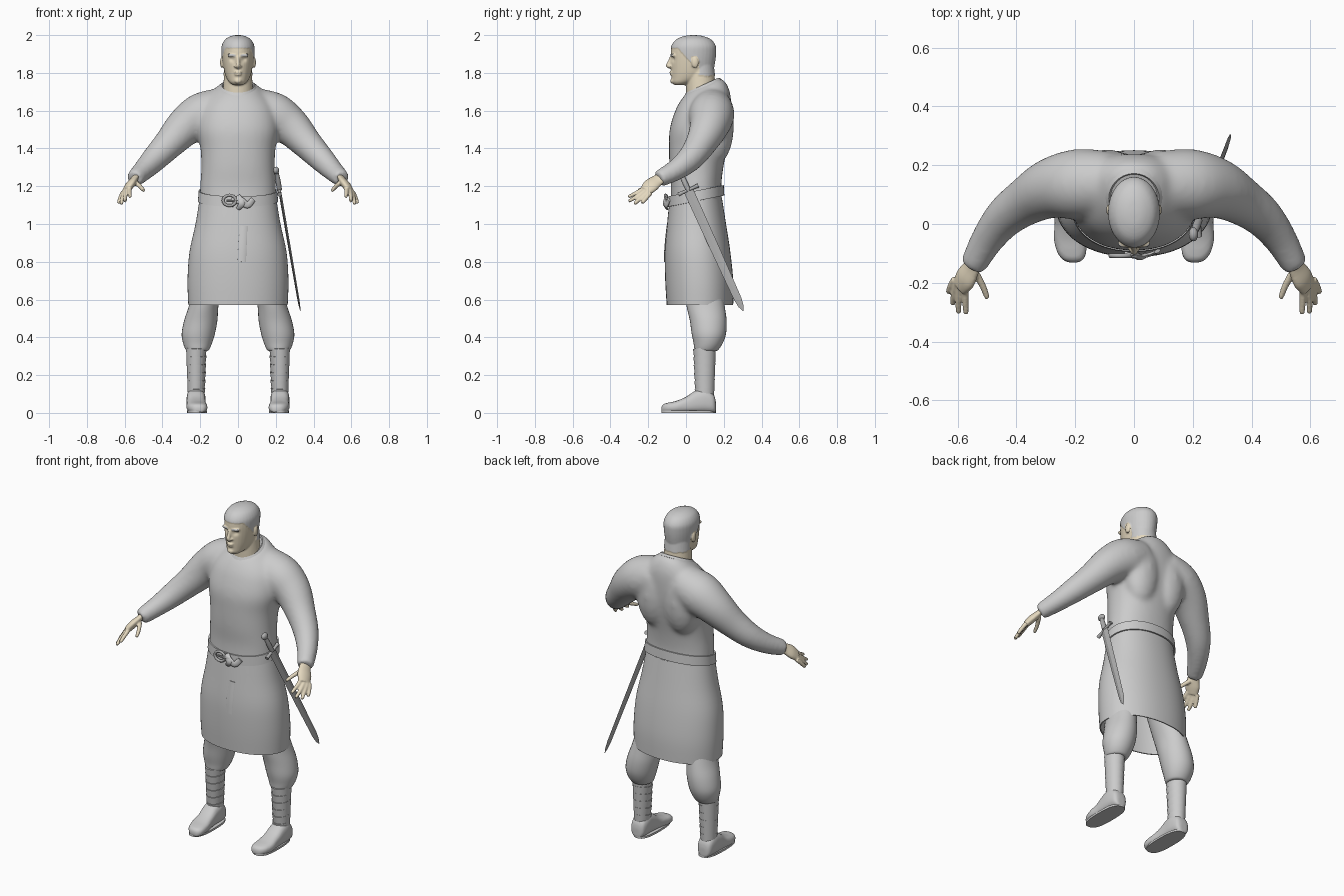
import bpy, bmesh, math
from mathutils import Vector, Matrix

if "Cube" in bpy.data.objects:
    bpy.data.objects.remove(bpy.data.objects["Cube"])


def material(name, color):
    m = bpy.data.materials.new(name)
    m.use_nodes = True
    m.diffuse_color = (*color, 1)
    m.node_tree.nodes["Principled BSDF"].inputs["Base Color"].default_value = (*color, 1)
    return m


CLOTH = material("grey cloth", (0.6, 0.6, 0.6))
SKIN = material("skin", (0.78, 0.69, 0.52))
STEEL = material("steel", (0.42, 0.42, 0.42))


# ---- helpers ----
def spline(rows, k=4):
    """Smoothly resample rows of numbers."""
    out = []
    for i in range(len(rows) - 1):
        p = [rows[max(0, min(len(rows) - 1, i + j))] for j in (-1, 0, 1, 2)]
        for s in range(k):
            t = s / k
            out.append([0.5 * (2 * b + (c - a) * t + (2 * a - 5 * b + 4 * c - d) * t * t
                               + (3 * b - a - 3 * c + d) * t ** 3) for a, b, c, d in zip(*p)])
    return out + [list(rows[-1])]


def loft(bm, rings, n=32, power=1.0, caps=True):
    """Skin a list of (centre, axis a, axis b) rings."""
    def sp(v):
        return math.copysign(abs(v) ** power, v)
    prev = first = None
    for c, a, b in rings:
        angles = [2 * math.pi * i / n for i in range(n)]
        ring = [bm.verts.new(c + a * sp(math.cos(t)) + b * sp(math.sin(t))) for t in angles]
        if prev:
            for i in range(n):
                j = (i + 1) % n
                bm.faces.new((prev[i], prev[j], ring[j], ring[i]))
        first = first or ring
        prev = ring
    if caps:
        bm.faces.new(first[::-1])
        bm.faces.new(prev)


def stack(bm, rows, k=4, **kw):
    """Sections: height, x centre, half width, front y, back y, optional slope to the back."""
    rings = []
    for z, x, w, f, b, *slope in spline(rows, k):
        half = (b - f) / 2
        rings.append((Vector((x, f + half, z)), Vector((w, 0, 0)),
                      Vector((0, half, half * sum(slope)))))
    loft(bm, rings, **kw)


def tube(bm, rows, flat=1.0, hint=(0, 0, 1), k=4, n=16, power=1.0):
    """Section swept along points given as x, y, z, radius."""
    rows = spline(rows, k)
    pts = [Vector(r[:3]) for r in rows]
    rings = []
    for i, p in enumerate(pts):
        t = (pts[min(i + 1, len(pts) - 1)] - pts[max(i - 1, 0)]).normalized()
        a = Vector(hint)
        a = (a - t * a.dot(t)).normalized()
        rings.append((p, a * rows[i][3], t.cross(a) * rows[i][3] * flat))
    loft(bm, rings, n, power)


def ball(bm, c, size):
    bmesh.ops.create_uvsphere(bm, u_segments=16, v_segments=10, radius=1,
                              matrix=Matrix.Translation(c) @ Matrix.Diagonal((*size, 1)))


def finish(name, bm, mats, voxel=0, smooth=0, solid=0, side=1, angle=40):
    if side < 0:
        bmesh.ops.scale(bm, vec=(-1, 1, 1), verts=bm.verts)
    bmesh.ops.recalc_face_normals(bm, faces=bm.faces)
    me = bpy.data.meshes.new(name)
    bm.to_mesh(me)
    bm.free()
    ob = bpy.data.objects.new(name, me)
    bpy.context.collection.objects.link(ob)
    if voxel:
        m = ob.modifiers.new("fuse", "REMESH")
        m.mode, m.voxel_size = "VOXEL", voxel
        m = ob.modifiers.new("soften", "SMOOTH")
        m.factor, m.iterations = 0.5, smooth
    if solid:
        ob.modifiers.new("thickness", "SOLIDIFY").thickness = solid
    if ob.modifiers:
        dg = bpy.context.evaluated_depsgraph_get()
        me = bpy.data.meshes.new_from_object(ob.evaluated_get(dg))
        ob.modifiers.clear()
        ob.data = me
    me.materials.clear()
    for m in mats:
        me.materials.append(m)
    me.shade_smooth()
    me.set_sharp_from_angle(angle=math.radians(angle))
    return ob


# ---- tunic: body, shoulder blades and sleeves fused, neckline sloping to the front ----
bm = bmesh.new()
stack(bm, [(1.1, 0, .203, -.083, .193, 0), (1.2, 0, .2, -.08, .187, 0), (1.3, 0, .195, -.088, .198, 0),
           (1.4, 0, .199, -.09, .218, 0), (1.5, 0, .215, -.087, .235, 0), (1.6, 0, .2, -.06, .24, .05),
           (1.665, 0, .165, -.037, .235, .18), (1.71, 0, .12, -.018, .21, .36),
           (1.732, 0, .088, .0, .178, .46)], power=.9)
for s in (1, -1):
    ball(bm, (s * .09, .165, 1.52), (.11, .09, .2))
    tube(bm, [(s * x, y, z, r) for x, y, z, r in (
        (.08, .14, 1.615, .108), (.19, .135, 1.575, .121), (.28, .122, 1.515, .104),
        (.365, .078, 1.425, .083), (.44, .022, 1.347, .07), (.5, -.055, 1.285, .057),
        (.55, -.145, 1.238, .046))], n=24)
finish("tunic", bm, [CLOTH], voxel=.011, smooth=18)

# ---- collar ----
bm = bmesh.new()
stack(bm, [(1.722, 0, .098, -.01, .188, .46), (1.735, 0, .086, .0, .172, .46)], caps=False)
finish("collar", bm, [CLOTH], solid=.008)

# ---- skirt, open at the hem ----
bm = bmesh.new()
stack(bm, [(1.14, 0, .202, -.086, .19), (1, 0, .225, -.1, .212), (.85, 0, .257, -.112, .235),
           (.7, 0, .267, -.11, .25), (.57, 0, .263, -.102, .25)],
      n=64, power=.93, caps=False)
finish("skirt", bm, [CLOTH], solid=.006)

# ---- belt, buckle and hanging flap ----
bm = bmesh.new()
stack(bm, [(1.121, 0, .212, -.095, .203, .2), (1.176, 0, .208, -.093, .2, .2)],
      n=64, caps=False, power=.93)
finish("belt", bm, [CLOTH], solid=.008)

bm = bmesh.new()
loop = [(-.045 + .034 * math.cos(t), -.108, 1.125 + .028 * math.sin(t), .008)
        for t in [i * math.pi / 8 for i in range(17)]]
tube(bm, loop, hint=(0, 1, 0), k=1, n=10)
tube(bm, [(-.06, -.108, 1.125, .005), (.0, -.112, 1.125, .005)], hint=(0, 1, 0), n=8)
finish("buckle", bm, [STEEL])

bm = bmesh.new()
tube(bm, [(-.03, -.1, 1.12, .018), (.01, -.11, 1.125, .02), (.05, -.105, 1.1, .018),
          (.08, -.092, 1.13, .016)], flat=.4, n=12)
tube(bm, [(.0, -.1, 1.15, .012), (.02, -.114, 1.11, .018), (.0, -.1, 1.08, .012)],
     flat=.5, hint=(1, 0, 0), n=12)
finish("belt_knot", bm, [CLOTH])

bm = bmesh.new()
tube(bm, [(.03, -.1, .99, .02), (.024, -.111, .88, .022), (.02, -.114, .8, .022)],
     flat=.14, hint=(1, 0, 0), n=8, power=.5)
finish("skirt_flap", bm, [CLOTH])

# ---- head and neck: fused, with sculpted eye sockets ----
bm = bmesh.new()
stack(bm, [(1.64, 0, .086, .004, .165), (1.72, 0, .079, .0, .158), (1.84, 0, .07, .0, .145)])
stack(bm, [(1.735, 0, .025, -.06, .0), (1.75, 0, .046, -.074, .05), (1.775, 0, .062, -.076, .11),
           (1.81, 0, .073, -.078, .14), (1.86, 0, .081, -.08, .152), (1.91, 0, .085, -.08, .157),
           (1.945, 0, .083, -.074, .154), (1.975, 0, .066, -.05, .13), (1.992, 0, .036, -.01, .09),
           (1.997, 0, .01, .03, .05)])
tube(bm, [(0, -.078, 1.885, .008), (0, -.087, 1.858, .01), (0, -.094, 1.838, .012),
          (0, -.08, 1.828, .008)], hint=(1, 0, 0), n=12)
ball(bm, (0, -.078, 1.803), (.022, .011, .006))
ball(bm, (0, -.075, 1.791), (.02, .011, .006))
ball(bm, (0, -.07, 1.757), (.02, .014, .014))
for s in (1, -1):
    ball(bm, (s * .086, .048, 1.855), (.009, .019, .03))
    ball(bm, (s * .012, -.084, 1.834), (.009, .01, .007))
    ball(bm, (s * .032, -.066, 1.893), (.024, .013, .007))
head = finish("head", bm, [SKIN, CLOTH], voxel=.005, smooth=3)
for v in head.data.vertices:
    eye = (abs(v.co.x) - .031) ** 2 + (v.co.z - 1.872) ** 2
    if v.co.y < 0:
        v.co.y += .009 * math.exp(-eye / .00017)


def is_hair(c):
    if abs(c.x) > .083 and c.z < 1.888 and .02 < c.y < .075:
        return False
    if c.y < -.05 and 1.889 < c.z < 1.899 and .012 < abs(c.x) < .05:
        return True
    if c.y > .07:
        return c.z > 1.785
    return c.z > 1.932 - .075 * max(0, min(1, (c.y + .04) / .065))


for p in head.data.polygons:
    p.material_index = int(is_hair(p.center))
hair_verts = {i for p in head.data.polygons if p.material_index for i in p.vertices}
normals = [v.normal.copy() for v in head.data.vertices]
for i in hair_verts:
    head.data.vertices[i].co += normals[i] * .003

# ---- paired parts ----
FINGERS = [((.574, -.212, 1.192), (.574, -.262, 1.165), (.572, -.302, 1.145)),
           ((.59, -.212, 1.178), (.597, -.262, 1.145), (.597, -.3, 1.122)),
           ((.602, -.202, 1.17), (.613, -.245, 1.132), (.617, -.272, 1.108)),
           ((.61, -.188, 1.165), (.624, -.213, 1.135), (.632, -.232, 1.112)),
           ((.54, -.165, 1.218), (.515, -.21, 1.196), (.5, -.25, 1.178))]
for side, label in ((1, "left"), (-1, "right")):
    # hand with palm and fingers
    bm = bmesh.new()
    tube(bm, [(.545, -.12, 1.25, .034), (.553, -.15, 1.232, .036), (.573, -.185, 1.205, .044),
              (.592, -.212, 1.176, .036)], flat=.5, hint=(.5, .6, -.5), n=20)
    for base, mid, tip in FINGERS:
        end = Vector(tip) + (Vector(tip) - Vector(mid)) * .08
        tube(bm, [(*base, .013), (*mid, .0115), (*tip, .009), (*end, .004)], n=10)
    finish(label + "_hand", bm, [SKIN], voxel=.005, smooth=3, side=side)

    # baggy trouser leg gathered at the calf
    bm = bmesh.new()
    stack(bm, [(.85, .12, .1, -.03, .17), (.66, .16, .08, -.01, .19), (.57, .181, .078, .002, .204),
               (.49, .197, .088, .02, .215), (.42, .21, .088, .03, .212), (.37, .214, .077, .04, .195),
               (.335, .215, .062, .045, .172), (.328, .215, .05, .055, .16)])
    finish(label + "_trouser_leg", bm, [CLOTH], side=side, angle=60)

    # wound shin wraps, each slanted band flaring at its top
    bm = bmesh.new()
    for i in range(6):
        z, w = .085 + i * .043, .043 + i * .0016
        stack(bm, [(z, .222, w, .1 - w * 1.12, .105 + w, .12),
                   (z + .046, .22, w + .004, .094 - w * 1.12, .108 + w, .12)], k=1)
    finish(label + "_shin_wraps", bm, [CLOTH], side=side)

    # shoe: sections from heel to toe with a flat bottom
    bm = bmesh.new()
    rows = [(.158, .222, .022, .06), (.145, .222, .042, .1), (.1, .222, .05, .13),
            (.05, .222, .05, .118), (.0, .22, .05, .085), (-.05, .218, .055, .064),
            (-.095, .212, .05, .054), (-.12, .208, .036, .046), (-.131, .206, .016, .032)]
    loft(bm, [(Vector((x, y, h / 2)), Vector((w, 0, 0)), Vector((0, 0, h / 2)))
              for y, x, w, h in spline(rows)], power=.75)
    finish(label + "_shoe", bm, [CLOTH], voxel=.007, smooth=3, side=side)
    bm = bmesh.new()
    loft(bm, [(Vector((.216, .014, z)), Vector((.053, 0, 0)), Vector((0, .144, 0)))
              for z in (0, .012)], power=.75)
    finish(label + "_sole", bm, [CLOTH], side=side)

# ---- sword hung at the left hip ----
guard, tip = Vector((.22, .012, 1.18)), Vector((.33, .303, .54))
d = (tip - guard).normalized()
wide = Vector((0, 1, .42))
wide = (wide - d * wide.dot(d)).normalized()


def along(*rows):
    return [(*(guard + d * t), r) for t, r in rows]


length = (tip - guard).length
bm = bmesh.new()
tube(bm, along((0, .026), (length * .5, .024), (length * .9, .02), (length * .96, .014), (length, .002)),
     flat=.28, hint=wide, k=1, n=4)
finish("sword_blade", bm, [STEEL], angle=20)
bm = bmesh.new()
tube(bm, along((0, .013), (-.05, .014), (-.1, .011)), hint=wide, n=12)
tube(bm, [(*(guard + wide * t), r) for t, r in ((-.058, .012), (-.03, .009), (.03, .009), (.058, .012))],
     hint=d, n=10)
ball(bm, guard - d * .115, (.016, .024, .02))
finish("sword_hilt", bm, [STEEL])
